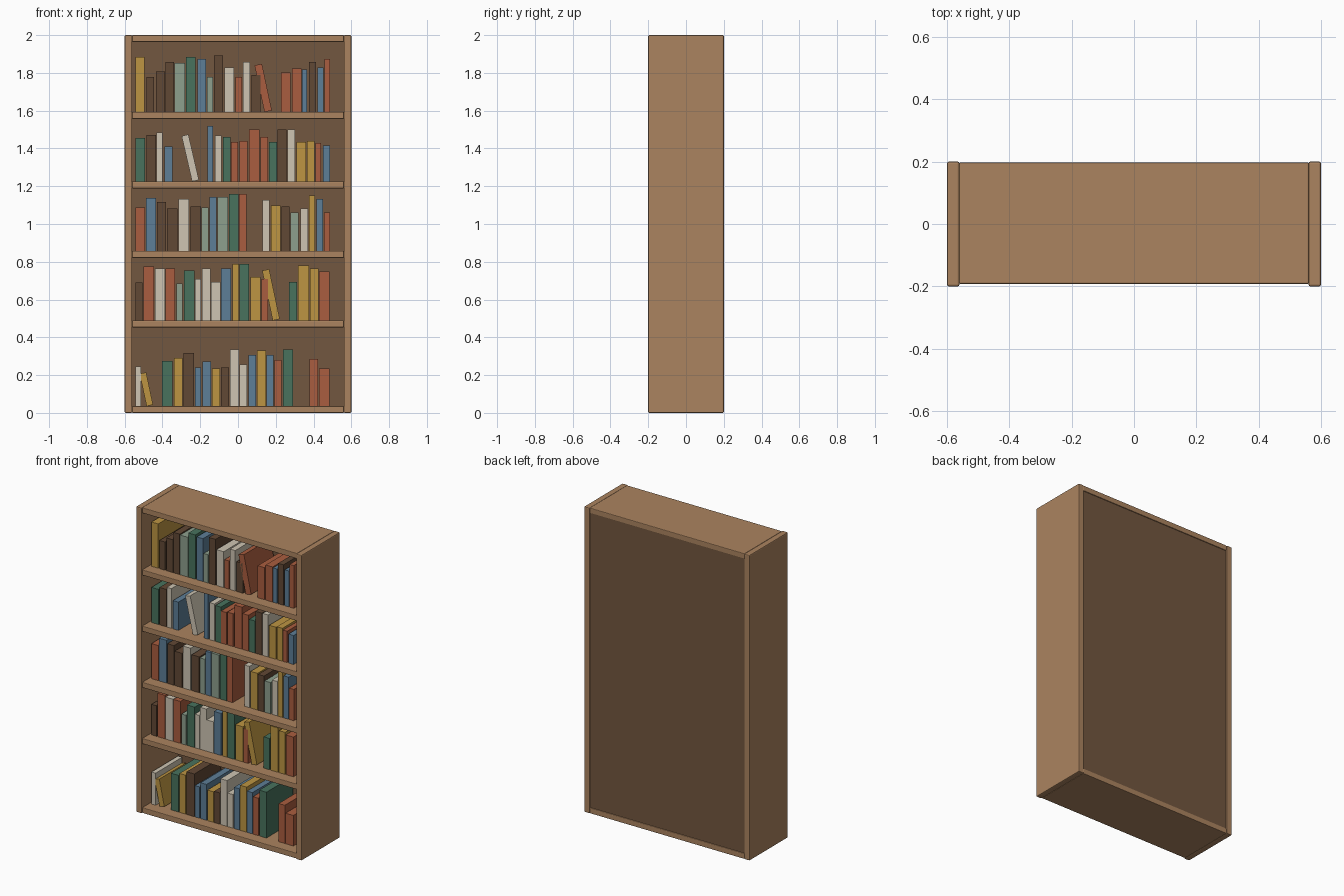
import bpy
from math import cos, sin, radians

COLOURS = {
    "wood": (.41, .23, .115), "panel": (.17, .095, .05), "red": (.40, .11, .05),
    "gold": (.51, .30, .055), "blue": (.11, .21, .31), "green": (.065, .17, .11),
    "sage": (.27, .35, .27), "cream": (.62, .56, .45), "brown": (.12, .065, .035),
}
MATS = {}
for key, rgb in COLOURS.items():
    MATS[key] = bpy.data.materials.new(key)
    MATS[key].diffuse_color = (*rgb, 1)


def box(name, lo, hi, colour, bevel=0):
    size = [b - a for a, b in zip(lo, hi)]
    bpy.ops.mesh.primitive_cube_add(size=1, location=[(a + b) / 2 for a, b in zip(lo, hi)])
    ob = bpy.context.object
    ob.name = name
    ob.scale = size
    bpy.ops.object.transform_apply(location=False, rotation=False, scale=True)
    ob.data.materials.append(MATS[colour])
    if bevel:
        mod = ob.modifiers.new("soft_edges", 'BEVEL')
        mod.width = bevel
        mod.segments = 2
    return ob


# carcass: two sides, back panel, top, base and inner shelves
for side, x in (("left_side", -.58), ("right_side", .58)):
    box(side, (x - .02, -.2, 0), (x + .02, .2, 2), "wood", .006)
box("back_panel", (-.562, .178, .012), (.562, .192, 1.988), "panel")
for name, top, back in (("base_board", .036, .197), ("shelf_1", .489, .18), ("shelf_2", .857, .18),
                        ("shelf_3", 1.225, .18), ("shelf_4", 1.593, .18), ("top_board", 2, .197)):
    box(name, (-.561, -.192, top - .036), (.561, back, top), "wood", .004)

FRONT, DEPTH = -.12, .275


def books(row, z, items):
    """Each item: colour, left edge, width, height, optional lean in degrees."""
    for i, (colour, x, w, h, *lean) in enumerate(items):
        ob = box(f"book_{row}_{i + 1}", (x, FRONT, z), (x + w, FRONT + DEPTH, z + h), colour)
        if lean:  # tip to the left about the bottom left edge
            a = radians(lean[0])
            ob.rotation_euler.y = -a
            ob.location.x = x + w / 2 * cos(a) - h / 2 * sin(a)
            ob.location.z = z + h / 2 * cos(a) + w / 2 * sin(a)


# bottom row
books(1, .036, [
    ("cream", -.543, .03, .21), ("gold", -.484, .035, .175, 12), ("green", -.402, .056, .24),
    ("gold", -.34, .045, .255), ("brown", -.288, .056, .28), ("blue", -.228, .033, .205),
    ("blue", -.187, .043, .235), ("gold", -.138, .043, .2), ("brown", -.09, .042, .205),
    ("cream", -.043, .048, .3), ("cream", .007, .04, .22), ("blue", .055, .04, .27),
    ("gold", .1, .047, .295), ("blue", .15, .038, .27), ("red", .193, .038, .245),
    ("green", .238, .052, .3), ("red", .378, .045, .25), ("red", .428, .057, .2)])
# second row
books(2, .489, [
    ("brown", -.543, .037, .2), ("red", -.5, .056, .285), ("cream", -.44, .053, .275),
    ("red", -.383, .05, .275), ("sage", -.325, .032, .195), ("green", -.285, .055, .265),
    ("cream", -.228, .033, .22), ("cream", -.19, .045, .275), ("cream", -.143, .05, .205),
    ("blue", -.09, .052, .275), ("gold", -.03, .034, .3), ("green", .008, .05, .3),
    ("gold", .065, .055, .23), ("red", .125, .033, .22), ("gold", .184, .038, .27, 12),
    ("green", .27, .043, .205), ("gold", .318, .057, .29), ("gold", .382, .043, .275),
    ("red", .43, .055, .26)])
# third row
books(3, .857, [
    ("red", -.543, .05, .23), ("blue", -.487, .053, .28), ("brown", -.428, .048, .26),
    ("brown", -.375, .055, .225), ("cream", -.315, .055, .275), ("brown", -.252, .055, .235),
    ("sage", -.192, .036, .23), ("blue", -.15, .037, .285), ("sage", -.108, .055, .285),
    ("green", -.048, .05, .302), ("red", .005, .04, .302), ("cream", .13, .037, .27),
    ("gold", .175, .05, .24), ("brown", .23, .042, .235), ("sage", .277, .043, .205),
    ("cream", .33, .04, .225), ("gold", .375, .033, .295), ("blue", .415, .035, .275),
    ("red", .455, .033, .205)])
# fourth row
books(4, 1.225, [
    ("green", -.543, .05, .23), ("brown", -.485, .05, .245), ("cream", -.432, .033, .26),
    ("blue", -.388, .04, .185), ("cream", -.243, .037, .247, 13), ("blue", -.162, .03, .295),
    ("cream", -.122, .035, .243), ("green", -.08, .04, .235), ("red", -.038, .037, .21),
    ("red", .007, .042, .215), ("red", .058, .055, .275), ("red", .118, .042, .235),
    ("green", .165, .042, .21), ("brown", .21, .048, .275), ("cream", .263, .038, .275),
    ("gold", .31, .05, .21), ("gold", .365, .04, .215), ("red", .41, .03, .205),
    ("blue", .45, .037, .19)])
# top row
books(5, 1.593, [
    ("gold", -.543, .049, .29), ("brown", -.485, .04, .185), ("brown", -.435, .048, .215),
    ("brown", -.383, .045, .265), ("sage", -.335, .055, .26), ("green", -.275, .05, .29),
    ("blue", -.215, .045, .28), ("sage", -.165, .033, .185), ("brown", -.127, .048, .3),
    ("cream", -.072, .052, .235), ("red", -.014, .034, .185), ("cream", .026, .038, .265),
    ("brown", .072, .048, .195), ("red", .14, .04, .252, 12), ("red", .227, .05, .21),
    ("red", .285, .05, .23), ("blue", .338, .028, .225), ("brown", .375, .038, .265),
    ("blue", .422, .03, .235), ("red", .458, .03, .28)])
